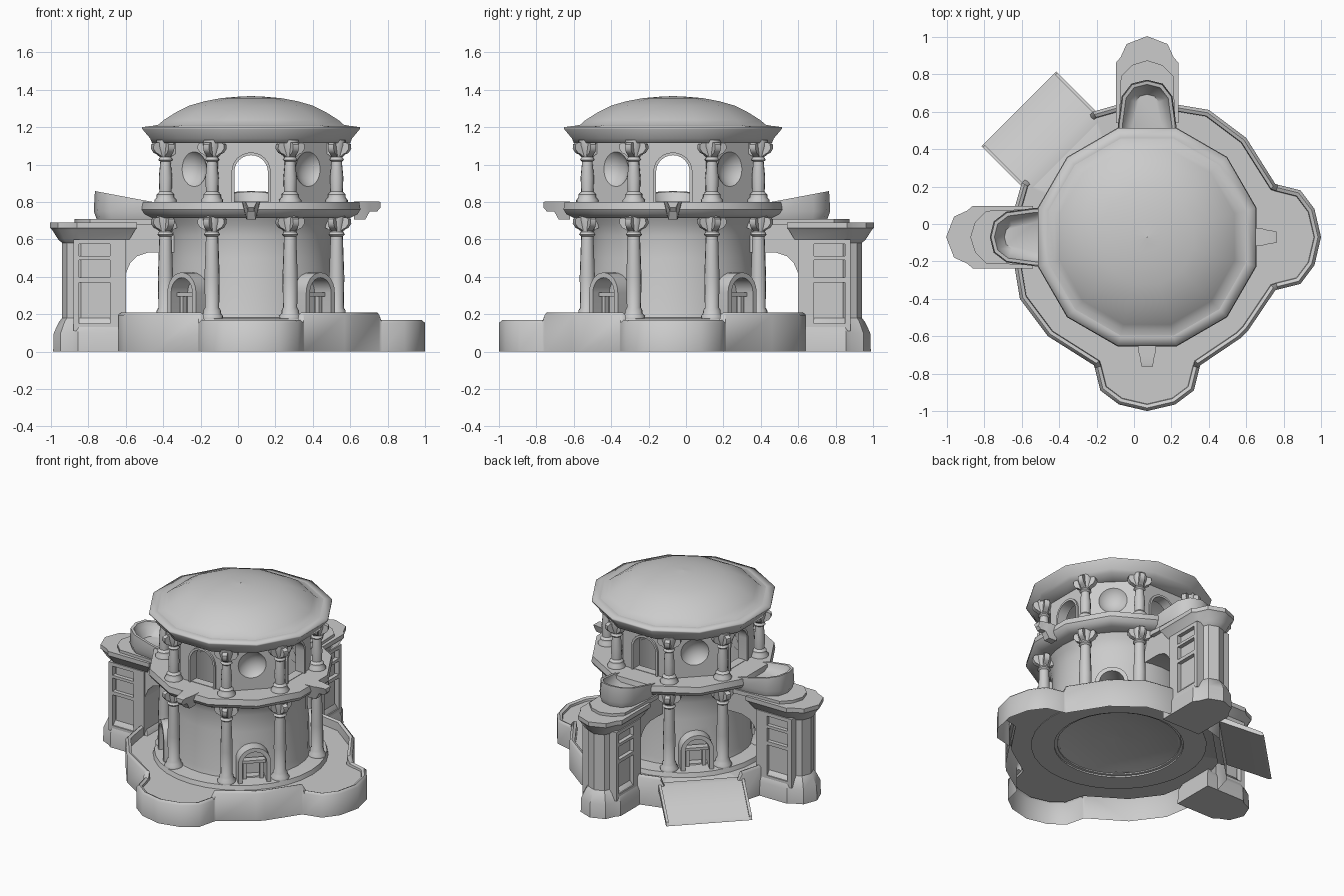
import bpy, bmesh
from math import sin, cos, pi, radians, atan2
from mathutils import Vector, Matrix

cube = bpy.data.objects.get("Cube")
if cube:
    bpy.data.objects.remove(cube)

stone = bpy.data.materials.new("grey_stone")
stone.use_nodes = True
stone.diffuse_color = (0.6, 0.6, 0.6, 1)
stone.node_tree.nodes["Principled BSDF"].inputs["Base Color"].default_value = (0.6, 0.6, 0.6, 1)

CENTRE = (0.07, -0.07, 0)      # axis of the rotunda
DIAGONALS = (45, 135, 225, 315)
TOWERS = (90, 180)


def loft(bm, rings, cap=True, loop=False):
    """Skin equal-length rings of points, with end caps or joined in a loop."""
    rows = [[bm.verts.new(p) for p in ring] for ring in rings]
    n = len(rows[0])
    pairs = list(zip(rows, rows[1:])) + ([(rows[-1], rows[0])] if loop else [])
    for a, b in pairs:
        for i in range(n):
            j = (i + 1) % n
            bm.faces.new((a[i], a[j], b[j], b[i]))
    if cap and not loop:
        bm.faces.new(rows[0][::-1])
        bm.faces.new(rows[-1])


def circle(r, z, sides, turn=0.0):
    return [(r * cos(turn + 2 * pi * i / sides), r * sin(turn + 2 * pi * i / sides), z)
            for i in range(sides)]


def revolve(bm, profile, sides, turn=0.0, cap=False, loop=False):
    loft(bm, [circle(r, z, sides, turn) for r, z in profile], cap, loop)


def extrude_side(bm, pts, v0, v1):
    """Extrude a (u, z) outline sideways."""
    loft(bm, [[(u, v, z) for u, z in pts] for v in (v0, v1)])


def extrude_out(bm, pts, u0, u1):
    """Extrude a (v, z) outline away from the axis."""
    loft(bm, [[(u, v, z) for v, z in pts] for u in (u0, u1)])


def box(bm, u0, u1, v0, v1, z0, z1):
    extrude_side(bm, [(u0, z0), (u1, z0), (u1, z1), (u0, z1)], v0, v1)


def arch(half, z0, spring, n=12):
    arc = [(half * cos(pi * i / n), spring + half * sin(pi * i / n)) for i in range(n + 1)]
    return [(half, z0)] + arc + [(-half, z0)]


def inset(pts, d):
    """Move a counter-clockwise outline inward by d."""
    out = []
    for i, p in enumerate(pts):
        p, a, b = Vector(p), Vector(pts[i - 1]), Vector(pts[(i + 1) % len(pts)])
        e, f = (p - a).normalized(), (b - p).normalized()
        n, m = Vector((-e.y, e.x)), Vector((-f.y, f.x))
        out.append(p + (n + m) * d / max(0.4, 1 + n.dot(m)))
    return out


def at(pts, z):
    return [(p[0], p[1], z) for p in pts]


def finish(name, bm, angles=(0,), sharp=35):
    """Turn the bmesh into one object per angle around the axis."""
    bmesh.ops.recalc_face_normals(bm, faces=bm.faces)
    me = bpy.data.meshes.new(name)
    for f in bm.faces:
        f.smooth = True
    bm.to_mesh(me)
    bm.free()
    me.set_sharp_from_angle(angle=radians(sharp))
    me.materials.append(stone)
    made = []
    for k, a in enumerate(angles):
        ob = bpy.data.objects.new(name if len(angles) == 1 else f"{name}_{k + 1}", me)
        ob.location = CENTRE
        ob.rotation_euler.z = radians(a)
        bpy.context.scene.collection.objects.link(ob)
        made.append(ob)
    return made


def carve(ob, cutters):
    """Cut the openings, then remove the cutters."""
    for c in cutters:
        c.hide_render = True
        mod = ob.modifiers.new("opening", 'BOOLEAN')
        mod.operation, mod.solver, mod.object = 'DIFFERENCE', 'EXACT', c
    bpy.context.view_layer.update()
    dg = bpy.context.evaluated_depsgraph_get()
    me = bpy.data.meshes.new_from_object(ob.evaluated_get(dg))
    ob.modifiers.clear()
    ob.data = me
    me.set_sharp_from_angle(angle=radians(30))
    for c in cutters:
        bpy.data.objects.remove(c)


# Terrace: lobed outline, mirrored over the diagonal, with a raised rim
HIGH, LOW, FLOOR = 0.21, 0.168, 0.145
half = [(.54, -.50, HIGH), (.685, -.285, HIGH), (.70, -.28, LOW), (.82, -.25, LOW), (.895, -.15, LOW),
        (.93, 0, LOW), (.895, .15, LOW), (.82, .25, LOW), (.70, .28, LOW), (.685, .285, HIGH),
        (.53, .53, HIGH), (.33, .68, HIGH), (.15, .71, HIGH), (-.15, .71, HIGH),
        (-.29, .67, HIGH), (-.31, .65, FLOOR + .005)]
outline = half + [(-y, -x, z) for x, y, z in reversed(half)]
plan = [p[:2] for p in outline]


def rim(d, drop):
    return [(p.x, p.y, o[2] - drop) for p, o in zip(inset(plan, d), outline)]


bm = bmesh.new()
hole = [(.43 * cos(atan2(y, x)), .43 * sin(atan2(y, x)), FLOOR) for x, y in plan]
loft(bm, [at(plan, 0), rim(0, .015), rim(.016, 0), rim(.034, .008), at(inset(plan, .037), FLOOR), hole], cap=False)
finish("terrace", bm, sharp=50)

# Low vaulted floor closing the inside of the drum
bm = bmesh.new()
revolve(bm, [(.435, .15), (.33, .175), (.18, .195), (.002, .20)], 32)
finish("inner_floor", bm)

# Entrance ramp with kerbs
bm = bmesh.new()
extrude_side(bm, [(.62, .125), (.68, .12), (.95, 0), (.97, 0), (.96, .015), (.68, .15), (.62, .15)], -.265, .265)
for s in (-1, 1):
    extrude_side(bm, [(.64, .12), (.68, .12), (.95, 0), (.97, 0), (.96, .025), (.68, .16), (.64, .16)],
                 s * .265, s * .283)
finish("ramp", bm, (135,))

# Round plinth under the columns
bm = bmesh.new()
revolve(bm, [(.42, .14), (.57, .14), (.56, .175), (.42, .185)], 32, loop=True)
finish("plinth", bm)

# Lower drum with four doorways
bm = bmesh.new()
revolve(bm, [(.40, .15), (.465, .15), (.447, .22), (.442, .44), (.434, .50), (.434, .62), (.45, .68), (.48, .73),
             (.40, .73)], 32, loop=True)
lower = finish("lower_drum", bm)[0]
bm = bmesh.new()
extrude_out(bm, arch(.08, .19, .315), .3, .6)
carve(lower, finish("door_cutter", bm, DIAGONALS))

# Door hoods with a back wall and a small inner portal
bm = bmesh.new()
extrude_out(bm, arch(.108, .17, .315) + arch(.08, .17, .315)[::-1], .40, .525)
extrude_out(bm, arch(.10, .16, .315), .385, .40)
for s in (-1, 1):
    box(bm, .44, .47, s * .055 - .012, s * .055 + .012, .18, .30)
box(bm, .43, .48, -.08, .08, .295, .315)
finish("door_hood", bm, DIAGONALS)


def column(name, z0, z1, r):
    """Turned shaft with a flared, four-armed capital."""
    bm = bmesh.new()
    revolve(bm, [(.06, z0), (.06, z0 + .015), (.047, z0 + .03), (.047, z0 + .045), (r, z0 + .06),
                 (r + .003, z0 + (z1 - z0) * .4), (r - .005, z1 - .115), (r + .006, z1 - .105), (r - .003, z1 - .09),
                 (.048, z1 - .03), (.048, z1)], 12, cap=True)
    for k in range(4):
        arm = bmesh.new()
        extrude_side(arm, [(.02, z1 - .095), (.045, z1 - .075), (.062, z1 - .068), (.078, z1 - .045),
                           (.076, z1 - .022), (.06, z1 - .012), (.02, z1 - .012)], -.017, .017)
        arm.transform(Matrix.Rotation(k * pi / 2, 4, 'Z'))
        me = bpy.data.meshes.new("arm")
        arm.to_mesh(me)
        arm.free()
        bm.from_mesh(me)
        bpy.data.meshes.remove(me)
    bm.transform(Matrix.Translation((.503, 0, 0)))
    finish(name, bm, [q + s * 24.5 for q in (0, 90, 180, 270) for s in (-1, 1)], 40)


column("lower_column", .175, .73, .038)
column("upper_column", .795, 1.13, .033)

# Twelve-sided balcony ring, cornice and dome
K, TURN = 1 / cos(pi / 12), pi / 12


def twelve(name, profile, loop, sharp):
    bm = bmesh.new()
    revolve(bm, [(r * K, z) for r, z in profile], 12, TURN, loop=loop)
    finish(name, bm, sharp=sharp)


twelve("balcony", [(.39, .715), (.53, .715), (.57, .735), (.585, .76), (.578, .80), (.54, .80), (.39, .80)], True, 40)
twelve("cornice", [(.38, 1.115), (.53, 1.115), (.54, 1.14), (.582, 1.19), (.582, 1.2), (.53, 1.207), (.38, 1.19)],
       True, 85)
twelve("dome", [(.53, 1.206), (.495, 1.213), (.467, 1.238), (.40, 1.28), (.33, 1.315), (.25, 1.338), (.16, 1.355),
                (.08, 1.362), (.002, 1.366)], False, 60)

# Octagonal upper drum with arches on the axes and dished roundels between
bm = bmesh.new()
revolve(bm, [(.40, .79), (.465, .79), (.465, 1.13), (.40, 1.13)], 8, pi / 8, loop=True)
upper = finish("upper_drum", bm)[0]
bm = bmesh.new()
extrude_out(bm, arch(.09, .803, .96), .3, .6)
cutters = finish("arch_cutter", bm, (0, 90, 180, 270))
bm = bmesh.new()
bmesh.ops.create_uvsphere(bm, u_segments=24, v_segments=16, radius=.12,
                          matrix=Matrix.Translation((.505, 0, .975)))
carve(upper, cutters + finish("roundel_cutter", bm, DIAGONALS))
bm = bmesh.new()
extrude_out(bm, arch(.105, .80, .96) + arch(.09, .80, .96)[::-1], .40, .442)
finish("arch_trim", bm, (0, 90, 180, 270))

# Carved spouts on the balcony, tapering outward
bm = bmesh.new()
loft(bm, [[(u, -w, z1), (u, -w * .5, z0), (u, w * .5, z0), (u, w, z1)] for u, w, z0, z1 in
          ((.55, .05, .705, .803), (.61, .047, .705, .803), (.635, .04, .75, .803), (.675, .033, .75, .803),
           (.692, .03, .77, .80))])
finish("spout", bm, (0, 270))

# Side towers: flared foot, panelled shaft and cornice
shaft = [(.67, -.107), (.91, -.107), (.93, -.09), (.985, -.065), (1.01, 0), (.985, .065), (.93, .09), (.91, .107),
         (.67, .107)]
bm = bmesh.new()
loft(bm, [at(inset(shaft, -g), z) for g, z in
          ((.045, 0), (.042, .10), (.015, .16), (0, .18), (0, .58), (.02, .60), (.05, .65), (.06, .66), (.06, .69))])
finish("tower", bm, TOWERS)
bm = bmesh.new()
for u0, u1, z0, z1 in ((.67, .755, .11, .60), (.92, .95, .11, .60), (.75, .93, .11, .15),
                       (.75, .93, .49, .51), (.75, .93, .37, .395), (.75, .93, .575, .60)):
    box(bm, u0, u1, -.135, .135, z0, z1)
finish("tower_panel_frame", bm, TOWERS)

# Arched bridges from the towers to the drum
bm = bmesh.new()
extrude_side(bm, [(.68, .38), (.665, .43), (.645, .475), (.61, .51), (.55, .53), (.41, .53), (.41, .69), (.68, .69)],
             -.125, .125)
finish("bridge", bm, TOWERS)
bm = bmesh.new()
slab = [(.50, -.155), (.86, -.14), (.92, -.08), (.945, 0), (.92, .08), (.86, .14), (.50, .155)]
loft(bm, [at(slab, z) for z in (.68, .71)])
finish("bridge_slab", bm, TOWERS)

# Scooped troughs below the upper arches
scoop = [(.44, -.15), (.60, -.15), (.75, -.13), (.815, -.08), (.835, 0), (.815, .08), (.75, .13), (.60, .15), (.44, .15)]


def lip(d, drop):
    return [(p[0], p[1], .785 + .19 * max(0, p[0] - .45) - drop) for p in inset(scoop, d)]


bm = bmesh.new()
loft(bm, [at(inset(scoop, .01), .705), at(inset(scoop, -.006), .75), lip(0, 0), lip(.018, 0), lip(.03, .03),
          at(inset(scoop, .07), .765)])
finish("trough", bm, TOWERS, 45)
